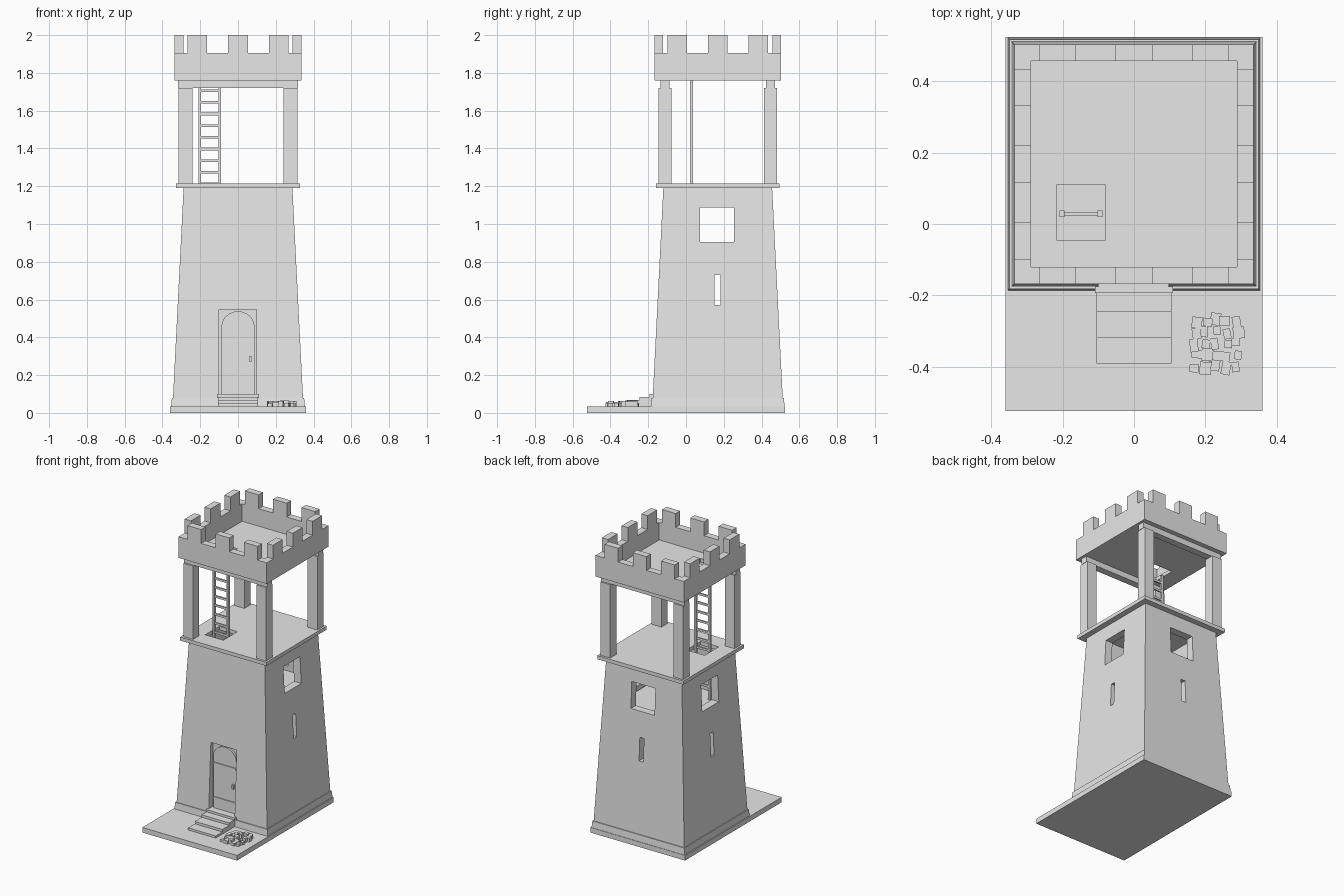
import bpy, bmesh, math, random
from mathutils import Matrix

if "Cube" in bpy.data.objects:
    bpy.data.objects.remove(bpy.data.objects["Cube"])

random.seed(4)
stone = bpy.data.materials.new("pale grey stone")
stone.diffuse_color = (0.8, 0.8, 0.8, 1)
stone.use_nodes = True
stone.node_tree.nodes["Principled BSDF"].inputs["Base Color"].default_value = stone.diffuse_color
CY = 0.168  # tower centre in y


def finish(name, bm):
    bmesh.ops.recalc_face_normals(bm, faces=bm.faces)
    me = bpy.data.meshes.new(name)
    bm.to_mesh(me)
    bm.free()
    me.materials.append(stone)
    ob = bpy.data.objects.new(name, me)
    bpy.context.collection.objects.link(ob)
    return ob


def add_box(bm, x, y, z, turn=0):
    size = Matrix.Diagonal((x[1] - x[0], y[1] - y[0], z[1] - z[0], 1))
    mid = Matrix.Translation([(a + b) / 2 for a, b in (x, y, z)])
    bmesh.ops.create_cube(bm, size=1, matrix=mid @ Matrix.Rotation(turn, 4, 'Z') @ size)


def boxes(name, items):
    bm = bmesh.new()
    for it in items:
        add_box(bm, *it)
    return finish(name, bm)


def frustum(name, h0, h1, z0, z1):
    """Square tapered block, half widths h0 (bottom) and h1 (top)."""
    bm = bmesh.new()
    rings = [[bm.verts.new((sx * h, CY + sy * h, z)) for sx, sy in
              ((-1, -1), (1, -1), (1, 1), (-1, 1))] for h, z in ((h0, z0), (h1, z1))]
    bm.faces.new(rings[0])
    bm.faces.new(rings[1])
    for i in range(4):
        j = (i + 1) % 4
        bm.faces.new((rings[0][i], rings[0][j], rings[1][j], rings[1][i]))
    return finish(name, bm)


def cut(ob, cutters):
    """Subtract the cutters, keep the result and drop the cutters."""
    for c in cutters:
        c.hide_render = True
        m = ob.modifiers.new("cut", 'BOOLEAN')
        m.operation, m.solver, m.object = 'DIFFERENCE', 'EXACT', c
    dg = bpy.context.evaluated_depsgraph_get()
    me = bpy.data.meshes.new_from_object(ob.evaluated_get(dg))
    ob.modifiers.clear()
    ob.data = me
    for c in cutters:
        bpy.data.objects.remove(c)


def square(h):
    return (-h, h), (CY - h, CY + h)


# Ground slab and plinth
boxes("ground_slab", [((-.36, .36), (-.525, .525), (0, .035))])
frustum("plinth", .354, .350, .035, .08)

# Tapered tower body with hollow, windows, slits and door recess
body = frustum("tower_body", .344, .288, .08, 1.19)
win, slit = (1.905 - 1.0, 1.087), (.57, .73)
cut(body, [
    frustum("hollow", .286, .232, .12, 1.25),
    boxes("side_window_cut", [((-.5, .5), (.075, .255), win)]),
    boxes("side_slit_cut", [((-.5, .5), (.15, .182), slit)]),
    boxes("back_window_cut", [((-.09, .09), (.25, .8), win)]),
    boxes("back_slit_cut", [((-.016, .016), (.25, .8), slit)]),
    boxes("door_recess_cut", [((-.1, .097), (-.4, -.128), (.085, .547))]),
])
boxes("door_backing", [((-.11, .11), (-.128, -.085), (.08, .56))])
boxes("inner_floor", [(*square(.243), (.85, .875))])

# Arched door leaf
bm = bmesh.new()
outline = [(-.088, .09), (.088, .09)]
outline += [(.088 * math.cos(a), .455 + .083 * math.sin(a))
            for a in [math.pi * i / 12 for i in range(13)]]
leaf = bm.faces.new([bm.verts.new((x, -.143, z)) for x, z in outline])
ext = bmesh.ops.extrude_face_region(bm, geom=[leaf])
bmesh.ops.translate(bm, vec=(0, .02, 0),
                    verts=[v for v in ext["geom"] if isinstance(v, bmesh.types.BMVert)])
finish("door", bm)
boxes("door_bands", [((-.087, .087), (-.149, -.14), (z, z + .013)) for z in (.165, .402)])
boxes("door_handle", [((.06, .072), (-.155, -.14), (.27, .30))])

# Entrance steps and threshold
boxes("steps", [((-.105, .105), (y, -.165), (.035, z))
                for y, z in ((-.392, .05), (-.32, .067), (-.246, .084))])
boxes("threshold", [((-.11, .11), (-.193, -.125), (.08, .099))])

# Lookout floor and roof deck, both with a hatch
floor = boxes("lookout_floor", [(*square(.328), (1.19, 1.215))])
deck = boxes("roof_deck", [(*square(.30), (1.76, 1.785))])
for ob in (floor, deck):
    cut(ob, [boxes("hatch_cut", [((-.218, -.08), (-.045, .109), (1, 1.9))])])

# Corner pillars and the two cross beams
boxes("pillars", [((sx * .278 - .037, sx * .278 + .037),
                   (CY + sy * .279 - .034, CY + sy * .279 + .034), (1.215, 1.72))
                  for sx in (-1, 1) for sy in (-1, 1)])
boxes("cross_beams", [((-.318, .318), (CY + s * .279 - .024, CY + s * .279 + .024),
                       (1.72, 1.76)) for s in (-1, 1)])

# Parapet ring
parapet = boxes("parapet", [(*square(.336), (1.76, 1.905))])
cut(parapet, [boxes("parapet_cut", [(*square(.289), (1.7, 2.1))])])

# Three battlements on each side
parts = []
for c in (-.215, 0, .215):
    for s in (-1, 1):
        a, b = sorted((s * .289, s * .336))
        parts.append(((c - .052, c + .052), (CY + a, CY + b), (1.905, 2)))
        parts.append(((a, b), (CY + c - .052, CY + c + .052), (1.905, 2)))
boxes("battlements", parts)

# Ladder through the hatches
parts = [((x - .007, x + .007), (.02, .038), (.875, 1.76)) for x in (-.202, -.096)]
parts += [((-.2, -.098), (.024, .034), (z - .007, z + .007))
          for z in [.965 + .0617 * i for i in range(13)]]
boxes("ladder", parts)

# Loose pile of small stones beside the steps
parts = []
for i in range(5):
    for j in range(5):
        x = .172 + .029 * i + random.uniform(-.006, .006)
        y = -.40 + .032 * j + random.uniform(-.006, .006)
        w, d = random.uniform(.010, .017), random.uniform(.010, .019)
        parts.append(((x - w, x + w), (y - d, y + d),
                      (.035, random.uniform(.048, .065)), random.uniform(-.2, .2)))
boxes("stone_pile", parts)
